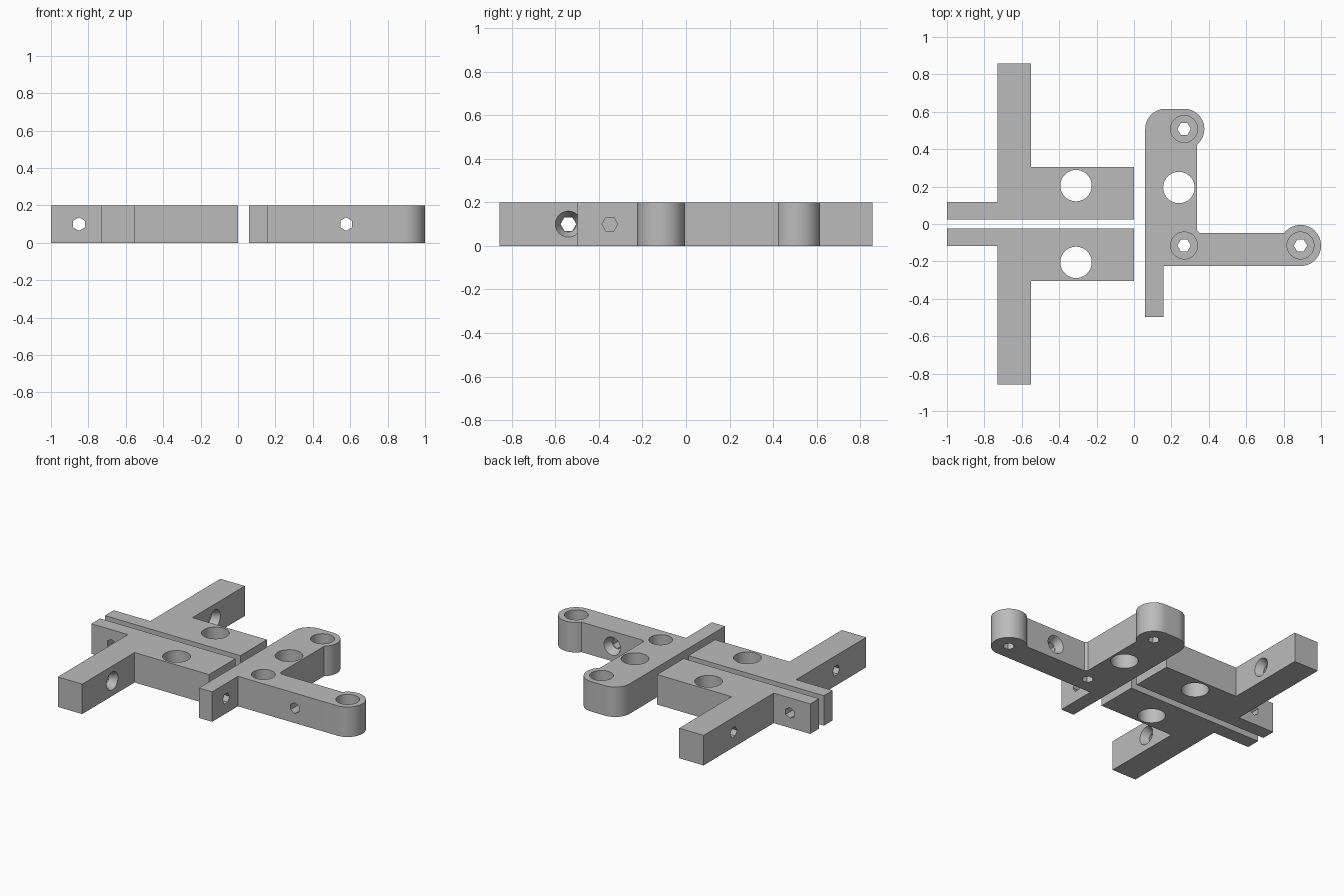
import bpy, bmesh, math
from mathutils import Matrix, Vector

if "Cube" in bpy.data.objects:
    bpy.data.objects.remove(bpy.data.objects["Cube"])

H = 0.2          # plate thickness
DRILL = 0.036    # hexagonal screw hole radius
AXES = {
    "x": Matrix.Rotation(math.pi / 2, 4, "Y"),
    "y": Matrix.Rotation(-math.pi / 2, 4, "X"),
    "z": Matrix.Rotation(math.pi / 2, 4, "Z"),
}

grey = bpy.data.materials.new("plain_grey")
grey.use_nodes = True
grey.diffuse_color = (0.5, 0.5, 0.5, 1)
grey.node_tree.nodes["Principled BSDF"].inputs["Base Color"].default_value = grey.diffuse_color


def add_object(name, bm):
    bmesh.ops.recalc_face_normals(bm, faces=bm.faces)
    mesh = bpy.data.meshes.new(name)
    bm.to_mesh(mesh)
    bm.free()
    mesh.materials.append(grey)
    obj = bpy.data.objects.new(name, mesh)
    bpy.context.collection.objects.link(obj)
    return obj


def plate(name, outline):
    """Extrude a flat outline to the plate thickness."""
    bm = bmesh.new()
    face = bm.faces.new([bm.verts.new((x, y, 0)) for x, y in outline])
    top = bmesh.ops.extrude_face_region(bm, geom=[face])["geom"]
    bmesh.ops.translate(bm, vec=(0, 0, H), verts=[v for v in top if isinstance(v, bmesh.types.BMVert)])
    return add_object(name, bm)


def arc(cx, cy, r, start, end, steps=20):
    angles = [math.radians(start + (end - start) * i / steps) for i in range(steps + 1)]
    return [(cx + r * math.cos(a), cy + r * math.sin(a)) for a in angles]


def cut(obj, axis, centre, length, r1, r2=None, sides=40):
    """Cut a cylinder or cone centred on a point along an axis (r2 at the positive end)."""
    bm = bmesh.new()
    bmesh.ops.create_cone(bm, cap_ends=True, segments=sides, radius1=r1,
                          radius2=r1 if r2 is None else r2, depth=length,
                          matrix=Matrix.Translation(Vector(centre)) @ AXES[axis])
    cutter = add_object("cutter", bm)
    cutter.hide_render = True
    mod = obj.modifiers.new("hole", "BOOLEAN")
    mod.operation, mod.solver, mod.object = "DIFFERENCE", "EXACT", cutter
    bpy.context.view_layer.objects.active = obj
    bpy.ops.object.modifier_apply(modifier=mod.name)
    bpy.data.objects.remove(cutter)


def drill(obj, axis, centre, length):
    cut(obj, axis, centre, length, DRILL, sides=6)


def countersink(obj, axis, centre):
    """Cone that opens outwards at a face whose normal is the positive axis."""
    depth, over = 0.05, 0.01
    slope = (0.06 - DRILL) / depth
    offset = Vector((axis == "x", axis == "y", 0)) * (over - depth) / 2
    cut(obj, axis, Vector(centre) + offset, depth + over, DRILL, 0.06 + slope * over, 24)


def finish(obj):
    bpy.ops.object.select_all(action="DESELECT")
    obj.select_set(True)
    bpy.context.view_layer.objects.active = obj
    bpy.ops.object.shade_smooth_by_angle(angle=math.radians(30))


# Pair of mirrored brackets with a narrow slot between them
for name, s in (("back_bracket", 1), ("front_bracket", -1)):
    outline = [(-1, 0.025), (0, 0.025), (0, 0.305), (-0.55, 0.305),
               (-0.55, 0.857), (-0.73, 0.857), (-0.73, 0.118), (-1, 0.118)]
    bracket = plate(name, [(x, s * y) for x, y in outline])
    cut(bracket, "z", (-0.31, s * 0.205, H / 2), 0.5, 0.084)
    drill(bracket, "y", (-0.85, s * 0.07, H / 2), 0.3)
    drill(bracket, "x", (-0.64, s * 0.54, H / 2), 0.4)
    countersink(bracket, "x", (-0.55, s * 0.54, H / 2))
    finish(bracket)

# Angled lever with a rounded head, a rounded arm end and a thin tail
arm_y, head_y, boss = -0.115, 0.508, 0.108
lever = plate("angled_lever", [
    (0.06, -0.497), (0.157, -0.497), (0.157, arm_y - 0.11),
    *arc(0.89, arm_y, 0.11, -90, 142, 32),
    (0.352, -0.048), (0.337, -0.033),
    *arc(0.268, head_y, boss, -50, 90),
    *arc(0.168, head_y, boss, 90, 180),
])
cut(lever, "z", (0.24, 0.195, H / 2), 0.5, 0.084)

# Counterbored vertical screw holes
for x, y in ((0.268, head_y), (0.268, arm_y), (0.89, arm_y)):
    drill(lever, "z", (x, y, H / 2), 0.5)
    cut(lever, "z", (x, y, H), 0.14, 0.072)

# Sideways screw holes through the arm and the tail
drill(lever, "y", (0.578, -0.14, H / 2), 0.4)
countersink(lever, "y", (0.578, -0.048, H / 2))
drill(lever, "x", (0.11, -0.35, H / 2), 0.2)
finish(lever)
